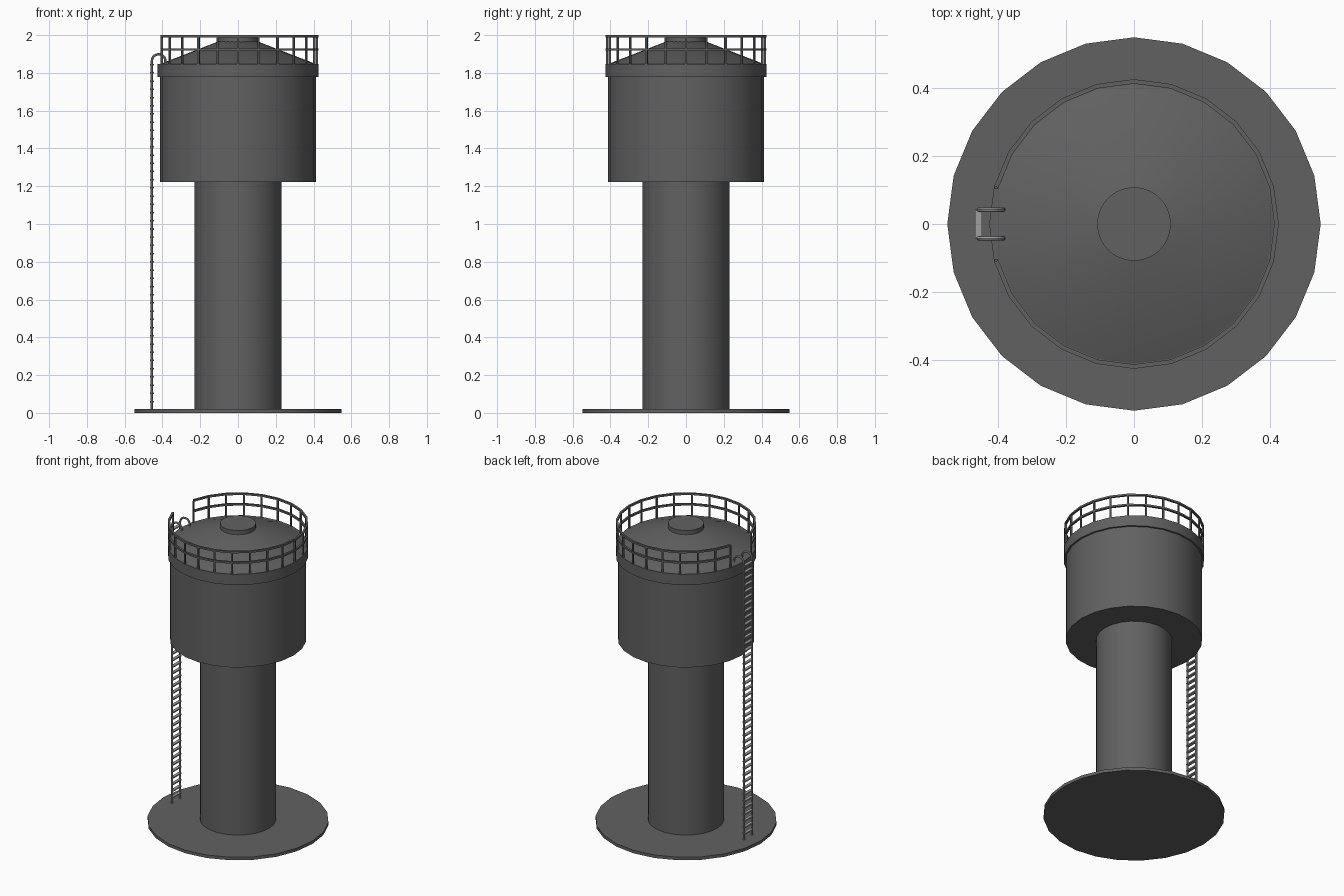
import bpy, bmesh
from math import sin, cos, pi, radians
from mathutils import Matrix, Vector

if "Cube" in bpy.data.objects:
    bpy.data.objects.remove(bpy.data.objects["Cube"])

SIDES = 24


def material(name, value):
    m = bpy.data.materials.new(name)
    m.use_nodes = True
    colour = (value, value, value, 1)
    m.diffuse_color = colour
    m.node_tree.nodes["Principled BSDF"].inputs["Base Color"].default_value = colour
    return m


dark_grey = material("dark grey", 0.12)
steel = material("light steel", 0.35)


def finish(name, bm, mat, smooth=True):
    bmesh.ops.recalc_face_normals(bm, faces=bm.faces)
    mesh = bpy.data.meshes.new(name)
    bm.to_mesh(mesh)
    bm.free()
    mesh.materials.append(mat)
    ob = bpy.data.objects.new(name, mesh)
    bpy.context.collection.objects.link(ob)
    if smooth:
        bpy.ops.object.select_all(action="DESELECT")
        ob.select_set(True)
        bpy.context.view_layer.objects.active = ob
        bpy.ops.object.shade_smooth_by_angle(angle=radians(30))
    return ob


def lathe(name, profile, mat, sides=SIDES):
    """Closed solid of revolution from (radius, height) points."""
    bm = bmesh.new()
    rings = [[bm.verts.new((r * cos(2 * pi * i / sides), r * sin(2 * pi * i / sides), z))
              for i in range(sides)] for r, z in profile]
    for a, b in zip(rings, rings[1:]):
        for i in range(sides):
            j = (i + 1) % sides
            bm.faces.new((a[i], a[j], b[j], b[i]))
    bm.faces.new(rings[0])
    bm.faces.new(rings[-1])
    return finish(name, bm, mat)


def add_box(bm, centre, size, angle=0):
    turn = Matrix.Rotation(angle, 4, "Z")
    bmesh.ops.create_cube(bm, size=1, matrix=Matrix.Translation(centre) @ turn
                          @ Matrix.Diagonal((*size, 1)))


# Ground slab, column and tank
lathe("ground_slab", [(0.548, 0), (0.548, 0.02)], dark_grey)
lathe("column", [(0.23, 0.02), (0.23, 1.225)], dark_grey)
lathe("tank", [(0.413, 1.222), (0.413, 1.78)], dark_grey)
lathe("tank_rim", [(0.425, 1.777), (0.425, 1.848)], dark_grey)
lathe("roof", [(0.415, 1.846), (0.108, 1.965)], dark_grey)
lathe("roof_cap", [(0.108, 1.94), (0.108, 1.993)], dark_grey, 32)

# Guard rail, open at the ladder
steps = [2 * pi * i / SIDES for i in range(-11, 12)]


def rail(name, low, high, inner=0.412, outer=0.425):
    bm = bmesh.new()
    section = [(inner, low), (outer, low), (outer, high), (inner, high)]
    rings = [[bm.verts.new((r * cos(a), r * sin(a), z)) for r, z in section] for a in steps]
    for p, q in zip(rings, rings[1:]):
        for k in range(4):
            n = (k + 1) % 4
            bm.faces.new((p[k], p[n], q[n], q[k]))
    bm.faces.new(rings[0])
    bm.faces.new(rings[-1])
    finish(name, bm, dark_grey, False)


rail("top_rail", 1.988, 2.0)
rail("middle_rail", 1.918, 1.93)

bm = bmesh.new()
for a in steps:
    add_box(bm, (0.418 * cos(a), 0.418 * sin(a), 1.918), (0.01, 0.01, 0.145), a)
finish("rail_posts", bm, dark_grey, False)


# Ladder stringers, bent over the rim at the top
def stringer(name, y):
    arc = [Vector((-0.42 - 0.036 * cos(pi * i / 10), y, 1.863 + 0.036 * sin(pi * i / 10)))
           for i in range(11)]
    path = [Vector((arc[0].x, y, 0.015))] + arc + [Vector((arc[-1].x, y, 1.845))]
    bm = bmesh.new()
    rings = []
    for i, p in enumerate(path):
        d = (path[min(i + 1, len(path) - 1)] - path[max(i - 1, 0)]).normalized()
        across = Vector((0, 1, 0))
        side = across.cross(d)
        rings.append([bm.verts.new(p + 0.0065 * (cos(pi * k / 4) * side + sin(pi * k / 4) * across))
                      for k in range(8)])
    for p, q in zip(rings, rings[1:]):
        for k in range(8):
            n = (k + 1) % 8
            bm.faces.new((p[k], p[n], q[n], q[k]))
    bm.faces.new(rings[0])
    bm.faces.new(rings[-1])
    finish(name, bm, steel)


stringer("ladder_stringer_left", 0.042)
stringer("ladder_stringer_right", -0.042)

# Ladder rungs
bm = bmesh.new()
for i in range(42):
    add_box(bm, (-0.456, 0, 0.06 + 0.0435 * i), (0.02, 0.084, 0.008))
finish("ladder_rungs", bm, steel, False)
